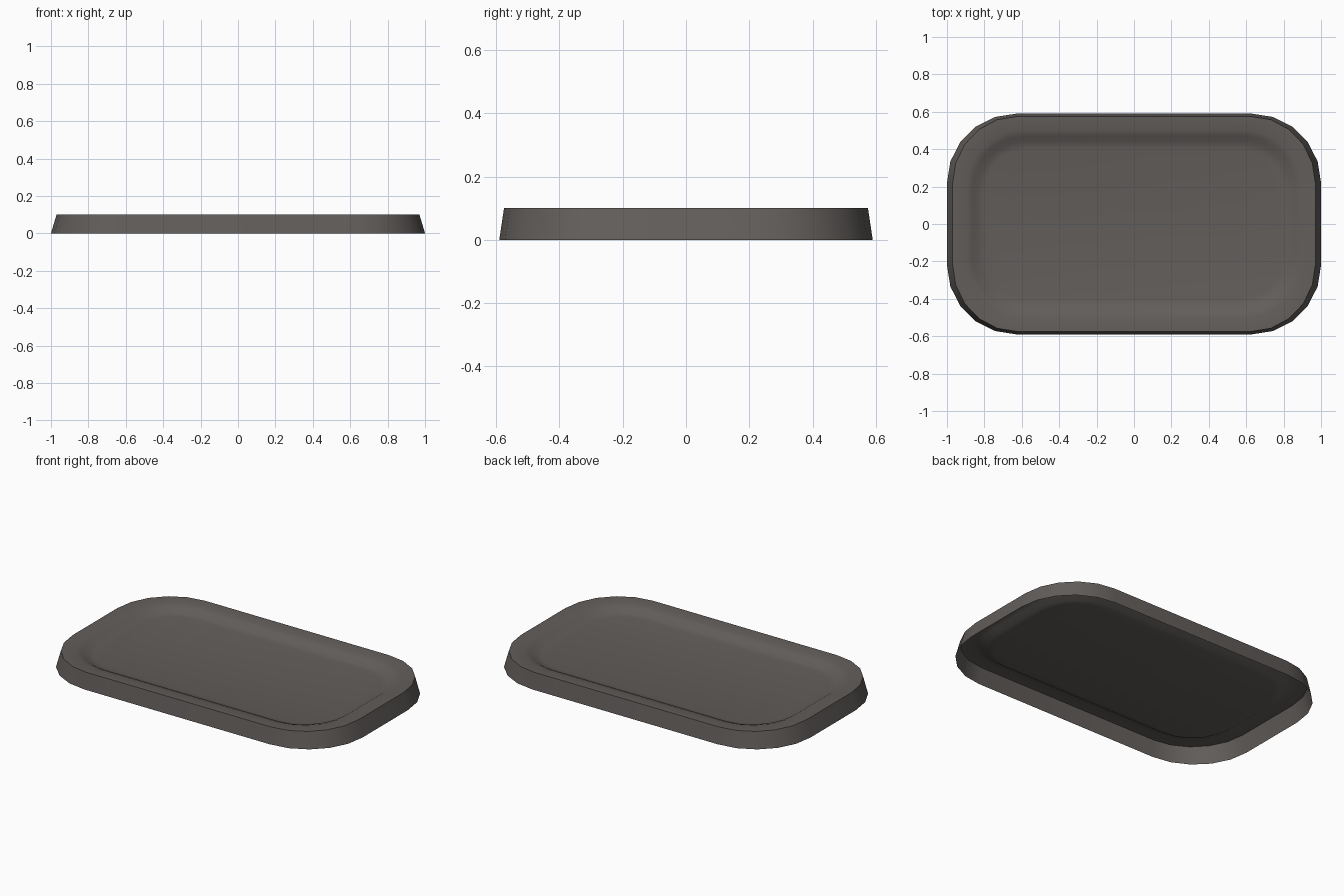
import bpy, bmesh, math

if "Cube" in bpy.data.objects:
    bpy.data.objects.remove(bpy.data.objects["Cube"])

SEG = 5  # segments per rounded corner


def ring(bm, hx, hy, rx, ry, z):
    """Rounded rectangle loop of vertices, counter-clockwise."""
    verts = []
    for q, (sx, sy) in enumerate([(1, 1), (-1, 1), (-1, -1), (1, -1)]):
        for i in range(SEG + 1):
            a = math.pi / 2 * (q + i / SEG)
            verts.append(bm.verts.new((sx * (hx - rx) + rx * math.cos(a),
                                       sy * (hy - ry) + ry * math.sin(a), z)))
    return verts


# Warm dark grey
mat = bpy.data.materials.new("dark warm grey")
mat.diffuse_color = (0.122, 0.111, 0.105, 1)
mat.use_nodes = True
mat.node_tree.nodes["Principled BSDF"].inputs["Base Color"].default_value = mat.diffuse_color

# Tray shell: sloped skirt open below, flat rim, shallow dish
bm = bmesh.new()
rings = [ring(bm, 1.0, 0.59, 0.37, 0.37, 0.0),
         ring(bm, 0.97, 0.575, 0.345, 0.36, 0.1)]
for inset, z in [(0.075, 0.099), (0.105, 0.088), (0.135, 0.069), (0.17, 0.062)]:
    rings.append(ring(bm, 0.97 - inset, 0.575 - inset,
                      0.345 - inset * 0.7, 0.36 - inset * 0.7, z))
for a, b in zip(rings, rings[1:]):
    n = len(a)
    for i in range(n):
        j = (i + 1) % n
        bm.faces.new((a[i], a[j], b[j], b[i]))
bm.faces.new(rings[-1])  # dish floor

me = bpy.data.meshes.new("tray_shell")
bm.to_mesh(me)
bm.free()
me.materials.append(mat)
tray = bpy.data.objects.new("tray_shell", me)
bpy.context.collection.objects.link(tray)
bpy.context.view_layer.objects.active = tray
tray.select_set(True)
bpy.ops.object.shade_smooth_by_angle(angle=math.radians(40))
